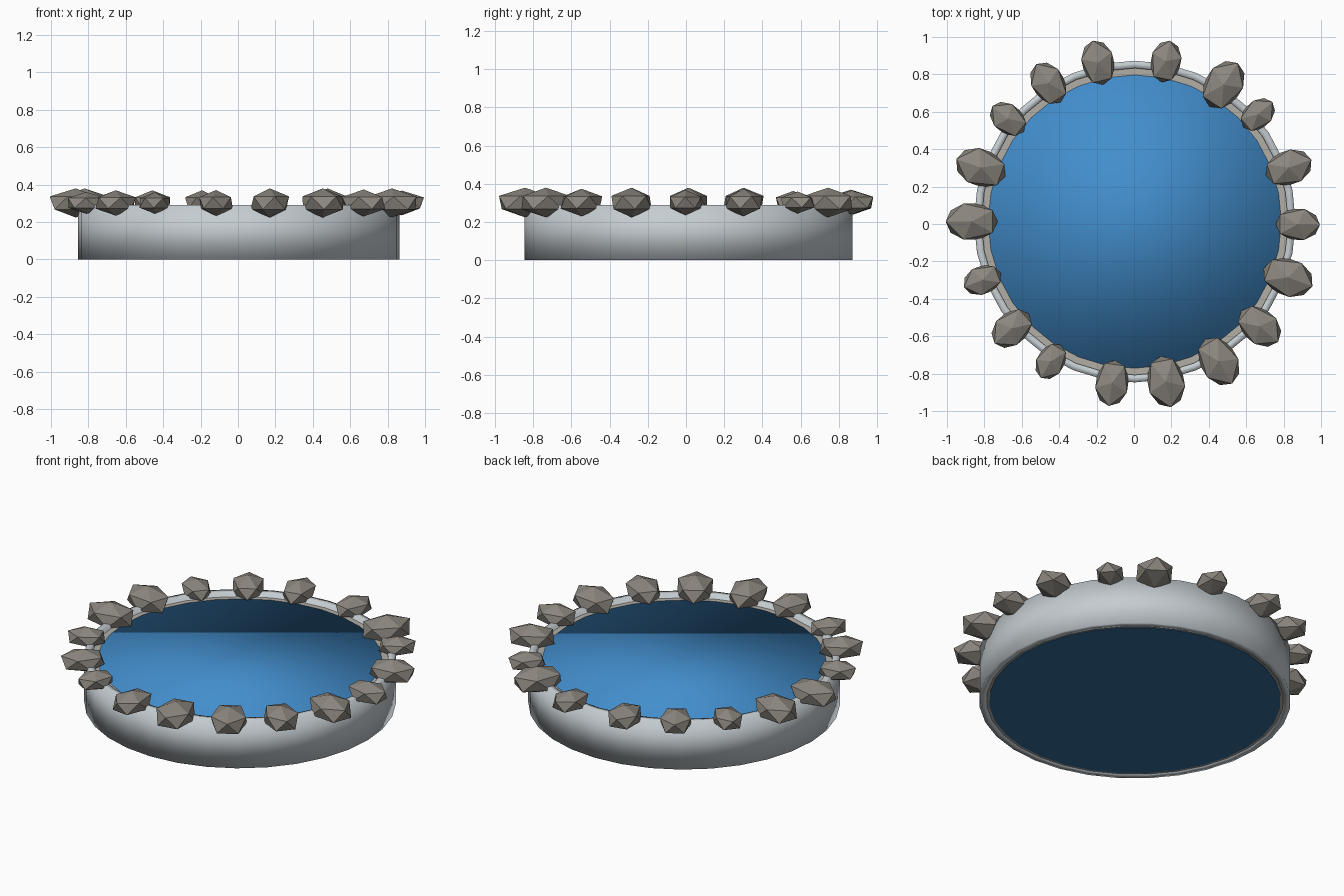
import bpy, bmesh, math
from mathutils import Matrix, Vector

cube = bpy.data.objects.get("Cube")
if cube:
    bpy.data.objects.remove(cube, do_unlink=True)

CENTRE = Vector((0.004, 0.013, 0))
SIDES = 32


def material(name, r, g, b):
    m = bpy.data.materials.new(name)
    m.use_nodes = True
    m.diffuse_color = (r, g, b, 1)
    m.node_tree.nodes["Principled BSDF"].inputs["Base Color"].default_value = (r, g, b, 1)
    return m


def finish(bm, name, mat, smooth):
    bmesh.ops.recalc_face_normals(bm, faces=bm.faces)
    for f in bm.faces:
        f.smooth = smooth
    mesh = bpy.data.meshes.new(name)
    bm.to_mesh(mesh)
    bm.free()
    mesh.materials.append(mat)
    obj = bpy.data.objects.new(name, mesh)
    bpy.context.collection.objects.link(obj)
    obj.location = CENTRE
    return obj


def tube(name, outer, inner, bottom, top, mat, smooth):
    """Ring with a rectangular section."""
    bm = bmesh.new()
    loops = []
    for r, z in [(outer, bottom), (outer, top), (inner, top), (inner, bottom)]:
        turn = [math.tau * i / SIDES for i in range(SIDES)]
        loops.append([bm.verts.new((r * math.cos(a), r * math.sin(a), z)) for a in turn])
    for k in range(4):
        a, b = loops[k], loops[(k + 1) % 4]
        for i in range(SIDES):
            j = (i + 1) % SIDES
            bm.faces.new((a[i], a[j], b[j], b[i]))
    return finish(bm, name, mat, smooth)


def disc(name, radius, bottom, top, mat, smooth):
    """Solid round slab."""
    bm = bmesh.new()
    bmesh.ops.create_cone(bm, cap_ends=True, segments=SIDES, radius1=radius, radius2=radius,
                          depth=top - bottom, matrix=Matrix.Translation((0, 0, (top + bottom) / 2)))
    return finish(bm, name, mat, smooth)


concrete = material("pale_grey", 0.56, 0.61, 0.64)
sand = material("warm_grey", 0.45, 0.43, 0.39)
blue = material("water_blue", 0.055, 0.27, 0.61)
deep = material("deep_blue", 0.033, 0.145, 0.30)
stone = material("stone_grey", 0.26, 0.24, 0.21)

# Round basin wall with a lower warm ledge inside it
tube("basin_wall", 0.86, 0.82, 0, 0.29, concrete, True)
tube("inner_ledge", 0.82, 0.78, 0.003, 0.263, sand, False)

# Water just below the rim, over a dark floor
disc("water", 0.784, 0.008, 0.266, blue, True)
disc("basin_floor", 0.805, 0, 0.008, deep, False)

# Rim stones: (angle offset in degrees, length) for each evenly spaced place
STONES = [(-1, .23), (-.7, .25), (1, .20), (-3, .27), (-1, .22), (3, .235), (2, .235), (1, .21), (.7, .27),
          (0, .27), (1, .205), (1, .235), (-1, .20), (2, .24), (1, .27), (1, .27), (0, .25), (0, .27)]
for i, (offset, length) in enumerate(STONES):
    angle = math.radians(360 * i / len(STONES) + offset)
    bm = bmesh.new()
    bmesh.ops.create_icosphere(bm, subdivisions=1, radius=length * 0.575)
    bmesh.ops.scale(bm, vec=(1, 0.73, 0.5), verts=bm.verts)
    rock = finish(bm, f"rim_stone_{i + 1}", stone, False)
    out = Vector((math.cos(angle), math.sin(angle), 0))
    rock.location = CENTRE + out * 0.872 + Vector((0, 0, 0.302))
    rock.rotation_euler.z = angle
